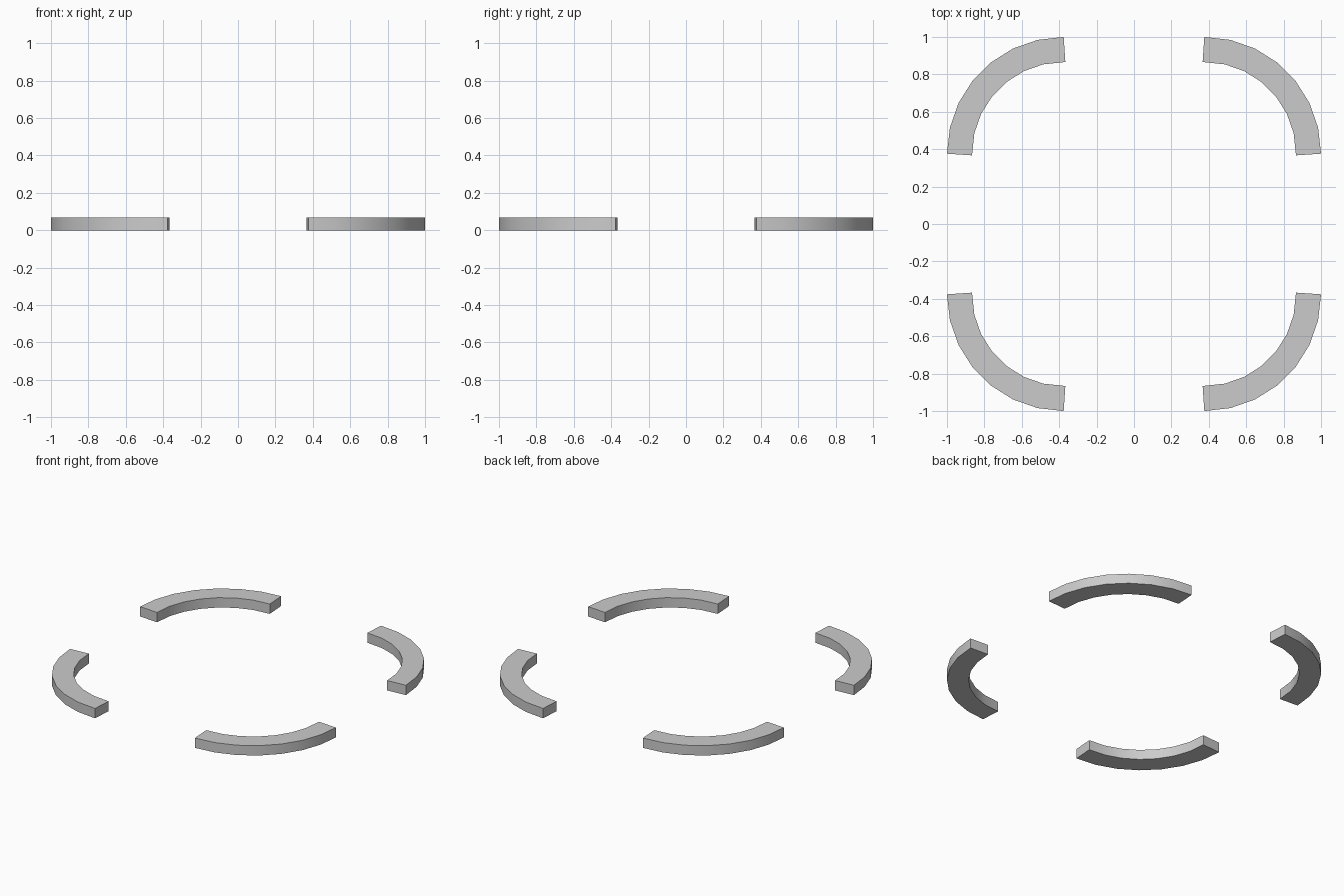
import bpy, bmesh, math

if "Cube" in bpy.data.objects:
    bpy.data.objects.remove(bpy.data.objects["Cube"])

CENTRE, R_OUT, R_IN, HEIGHT, SEGS = 0.376, 0.624, 0.49, 0.067, 7
END_SKEW = 0.009  # inner corners run slightly past the quarter turn


def arc(radius, skew):
    pts = []
    for i in range(SEGS + 1):
        a = math.pi / 2 * i / SEGS
        x, y = CENTRE + radius * math.cos(a), CENTRE + radius * math.sin(a)
        if i == 0:
            y -= skew
        if i == SEGS:
            x -= skew
        pts.append((x, y))
    return pts


def corner(name, sx, sy):
    # Flat quarter-ring profile, extruded upward
    bm = bmesh.new()
    outer = [bm.verts.new((x * sx, y * sy, 0)) for x, y in arc(R_OUT, 0)]
    inner = [bm.verts.new((x * sx, y * sy, 0)) for x, y in arc(R_IN, END_SKEW)]
    faces = [bm.faces.new((outer[i], outer[i + 1], inner[i + 1], inner[i]))
             for i in range(SEGS)]
    ext = bmesh.ops.extrude_face_region(bm, geom=faces)
    top = [v for v in ext["geom"] if isinstance(v, bmesh.types.BMVert)]
    bmesh.ops.translate(bm, verts=top, vec=(0, 0, HEIGHT))
    bmesh.ops.recalc_face_normals(bm, faces=bm.faces)
    mesh = bpy.data.meshes.new(name)
    bm.to_mesh(mesh)
    bm.free()
    ob = bpy.data.objects.new(name, mesh)
    bpy.context.collection.objects.link(ob)
    bpy.ops.object.select_all(action='DESELECT')
    ob.select_set(True)
    bpy.context.view_layer.objects.active = ob
    bpy.ops.object.shade_smooth_by_angle(angle=math.radians(30))


# Four curved corner pieces
for sx, side in ((-1, "left"), (1, "right")):
    for sy, depth in ((-1, "front"), (1, "back")):
        corner(f"corner_arc_{depth}_{side}", sx, sy)
